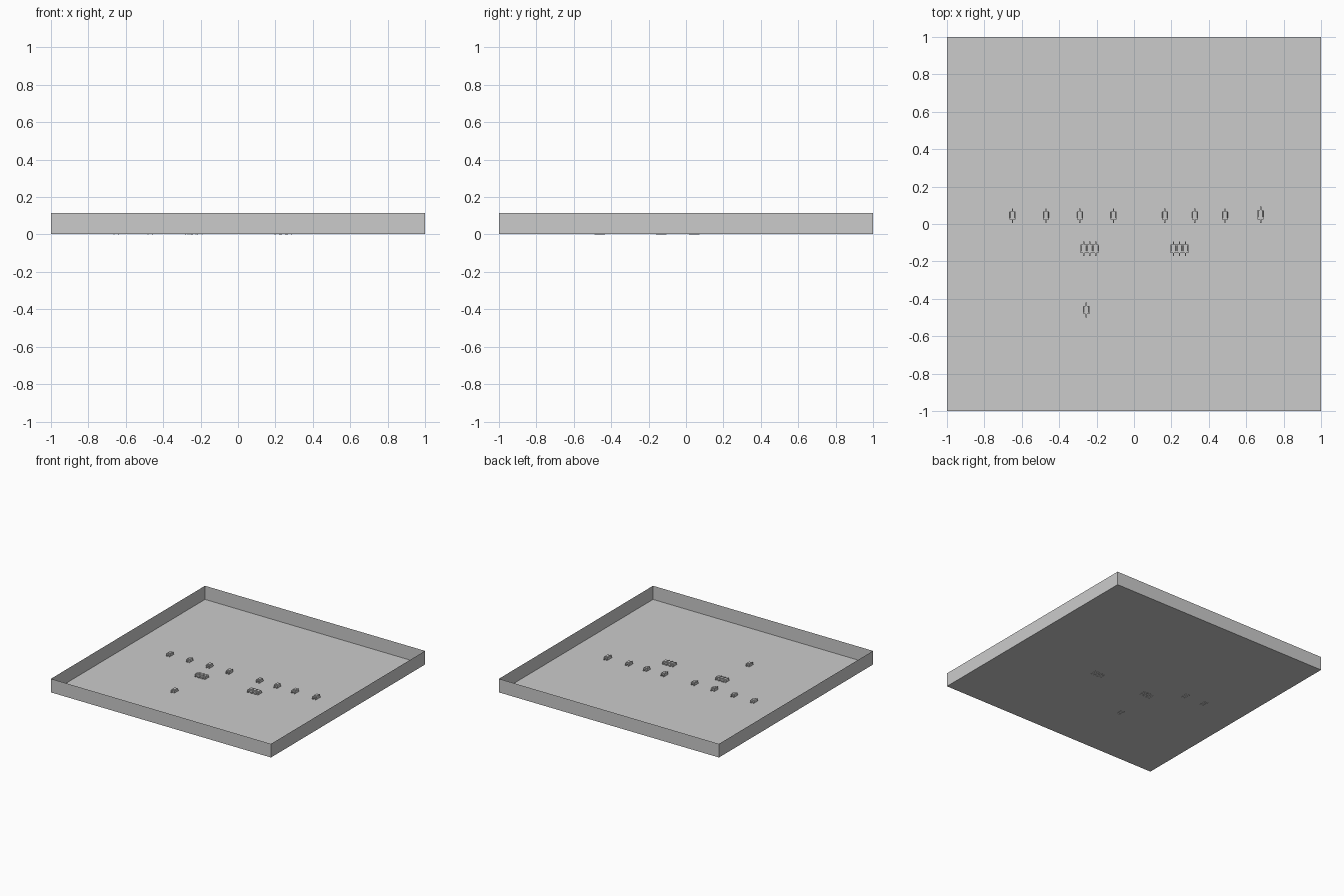
import bpy, bmesh
from mathutils import Matrix, Vector

cube = bpy.data.objects.get("Cube")
if cube:
    bpy.data.objects.remove(cube, do_unlink=True)

grey = bpy.data.materials.new("light grey")
grey.use_nodes = True
colour = (0.6, 0.6, 0.6, 1)
grey.diffuse_color = colour
grey.node_tree.nodes["Principled BSDF"].inputs["Base Color"].default_value = colour

FLOOR = 0.003


def finish(bm, name):
    mesh = bpy.data.meshes.new(name)
    bm.to_mesh(mesh)
    bm.free()
    mesh.materials.append(grey)
    obj = bpy.data.objects.new(name, mesh)
    bpy.context.collection.objects.link(obj)
    return obj


def add_box(bm, centre, size):
    matrix = Matrix.Translation(centre) @ Matrix.Diagonal(Vector(size).to_4d())
    return bmesh.ops.create_cube(bm, size=1, matrix=matrix)["verts"]


# Open tray with paper-thin walls
bm = bmesh.new()
verts = add_box(bm, (0, 0, 0.0575), (2, 2, 0.115))
top = [f for f in bm.faces if f.normal.z > 0.9]
bmesh.ops.delete(bm, geom=top, context="FACES_ONLY")
for v in bm.verts:
    if v.co.z < 0.05:
        v.co.z = FLOOR
finish(bm, "tray")


# Small block with a raised cap, a pin at each end and low feet
def small_unit(name, x, y, z=0.0, stretch=1.0):
    bm = bmesh.new()
    add_box(bm, (0, 0, 0.014), (0.032, 0.044, 0.016))
    cap = add_box(bm, (0, 0.003, 0.024), (0.03, 0.03, 0.006))
    for v in cap:
        if v.co.z > 0.024:
            v.co.x *= 0.75
    for side in (-1, 1):
        add_box(bm, (0, side * 0.03, 0.012), (0.007, 0.018, 0.007))
        add_box(bm, (side * 0.012, 0, 0.004), (0.006, 0.056, 0.008))
    unit = finish(bm, name)
    unit.location = (x, y, z)
    unit.scale.y = stretch


# Long row across the middle
for i, x in enumerate((-0.65, -0.47, -0.29, -0.11, 0.165, 0.325, 0.487)):
    small_unit(f"row_unit_{i + 1}", x, 0.045, 0 if i < 2 else FLOOR)
small_unit("row_unit_long", 0.677, 0.05, FLOOR, 1.15)

# Two tight clusters and one lone unit in front
for name, centre in (("right", -0.237), ("left", 0.243)):
    for i in (-1, 0, 1):
        small_unit(f"{name}_cluster_unit_{i + 2}", centre + i * 0.032, -0.132)
small_unit("front_unit", -0.255, -0.46)
